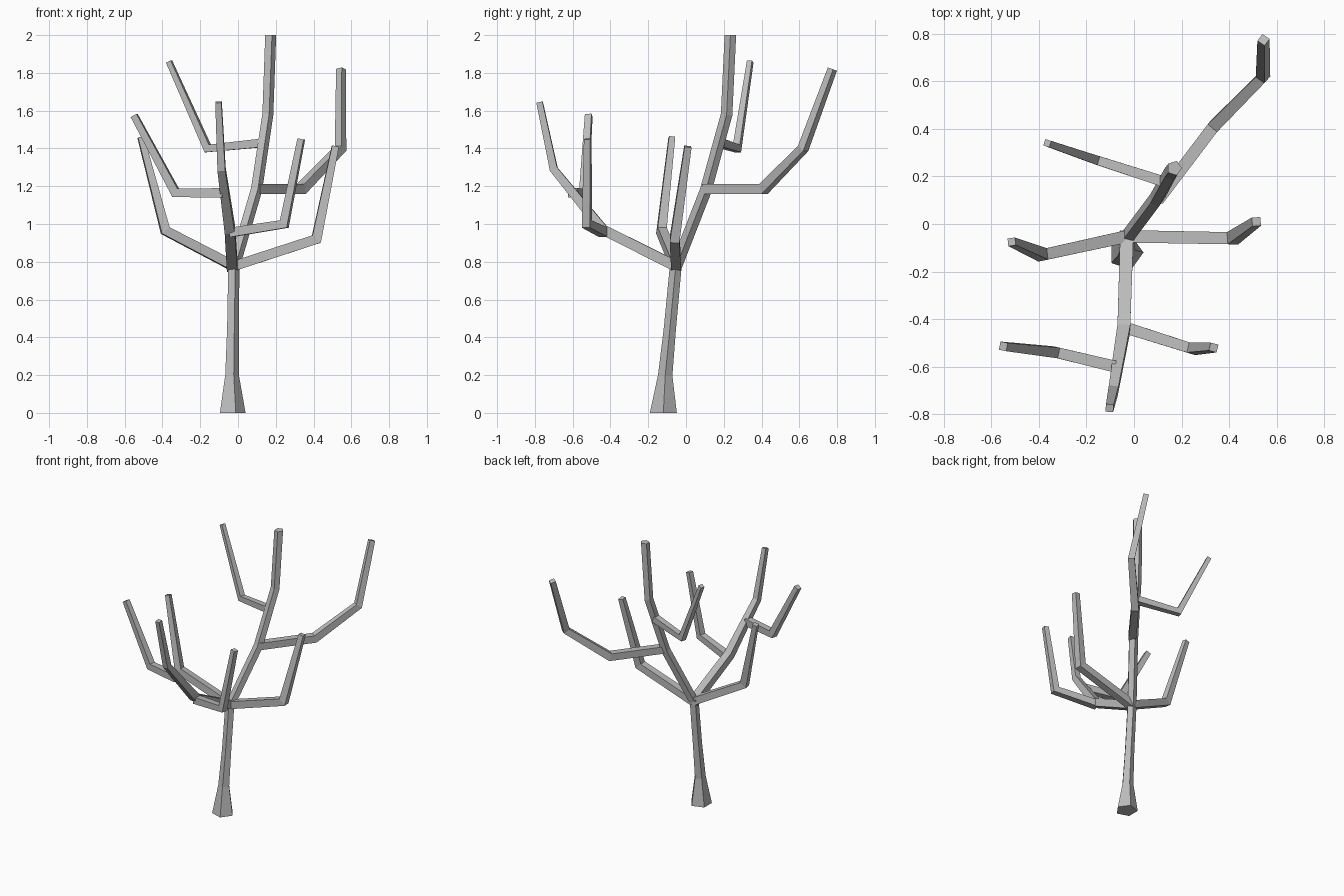
import bpy
import bmesh
import math
from mathutils import Vector

cube = bpy.data.objects.get("Cube")
if cube:
    bpy.data.objects.remove(cube, do_unlink=True)

bark = bpy.data.materials.new("grey bark")
bark.use_nodes = True
GREY = (0.5, 0.5, 0.5, 1)
bark.diffuse_color = GREY
bark.node_tree.nodes["Principled BSDF"].inputs["Base Color"].default_value = GREY
UP = Vector((0, 0, 1))


def limb(name, path, sides=4, twist=0.0, flat_ends=False):
    """Tapered mitred tube; each path entry is x, y, z, radius."""
    pts = [Vector(p[:3]) for p in path]
    dirs = [(b - a).normalized() for a, b in zip(pts, pts[1:])]
    d = dirs[0]
    u = Vector((1, 0, 0)) if flat_ends else d.cross(UP)
    u = (u - d * u.dot(d)).normalized()
    bm = bmesh.new()
    rings = []
    for i, p in enumerate(pts):
        d_in = dirs[max(i - 1, 0)]
        d_out = dirs[min(i, len(dirs) - 1)]
        end = i in (0, len(pts) - 1)
        n = UP if flat_ends and end else d_in + d_out
        v = d_in.cross(u)
        ring = []
        for k in range(sides):
            a = twist + k * math.tau / sides
            o = (u * math.cos(a) + v * math.sin(a)) * path[i][3]
            ring.append(bm.verts.new(p + o - d_in * (o.dot(n) / d_in.dot(n))))
        rings.append(ring)
        u = d_in.rotation_difference(d_out) @ u
    for low, high in zip(rings, rings[1:]):
        for k in range(sides):
            j = (k + 1) % sides
            bm.faces.new((low[k], low[j], high[j], high[k]))
    bm.faces.new(rings[0][::-1])
    bm.faces.new(rings[-1])
    bmesh.ops.recalc_face_normals(bm, faces=bm.faces)
    mesh = bpy.data.meshes.new(name)
    bm.to_mesh(mesh)
    bm.free()
    mesh.materials.append(bark)
    bpy.context.collection.objects.link(bpy.data.objects.new(name, mesh))


SQ = math.pi / 4

# Flared trunk running up into the tallest limb
limb("trunk", [(-.035, -.12, 0, .075), (-.035, -.11, .2, .04),
               (-.03, -.085, .45, .034), (-.025, -.055, .77, .033),
               (.095, .105, 1.18, .033), (.155, .215, 1.58, .032),
               (.17, .235, 2, .032)], sides=5, flat_ends=True)

# Limbs from the fork
limb("front_limb", [(-.03, -.04, .77, .04), (-.043, -.44, .97, .038),
                    (-.087, -.70, 1.29, .029), (-.103, -.775, 1.645, .023)], twist=SQ)
limb("left_limb", [(-.03, -.052, .775, .037), (.415, -.06, .92, .036),
                   (.515, .01, 1.41, .026)], twist=SQ)
limb("right_limb", [(-.02, -.05, .775, .037), (-.385, -.13, .965, .034),
                    (-.515, -.075, 1.46, .023)], twist=SQ)

# Branches from the tall limb
limb("back_branch", [(.1, .1, 1.185, .036), (.335, .41, 1.185, .036),
                     (.543, .62, 1.4, .031), (.545, .775, 1.82, .026)], twist=SQ)
limb("upper_branch", [(.135, .175, 1.43, .032), (-.16, .27, 1.4, .027),
                      (-.365, .34, 1.86, .02)], twist=SQ)

# Branches from the front limb
limb("front_left_branch", [(-.04, -.435, .955, .035), (.245, -.525, 1, .031),
                           (.335, -.52, 1.45, .024)], twist=SQ)
limb("front_right_branch", [(-.08, -.6, 1.165, .035), (-.33, -.54, 1.165, .032),
                            (-.55, -.515, 1.575, .025)], twist=SQ)
